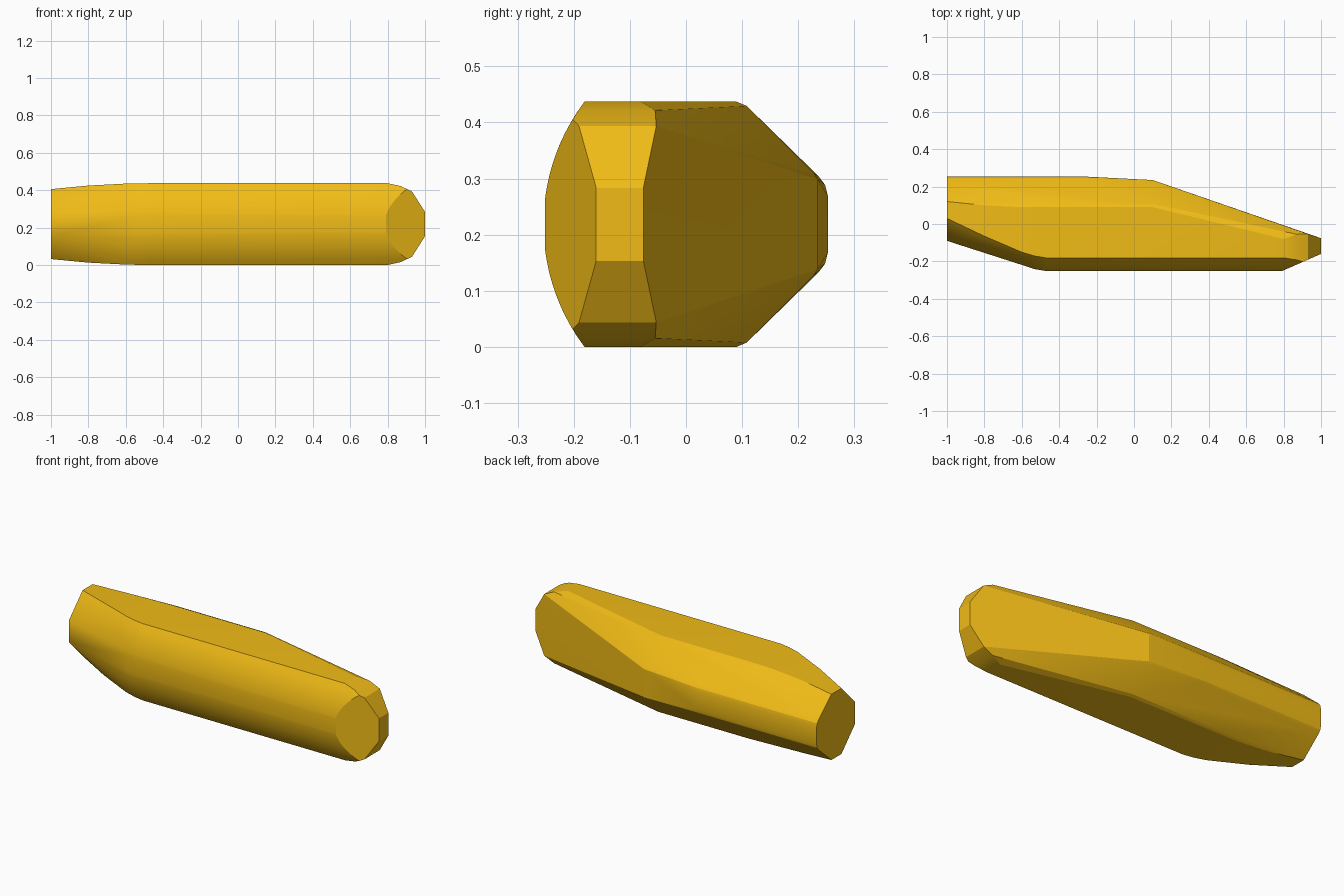
import bpy, bmesh, math
from mathutils import Vector

if "Cube" in bpy.data.objects:
    bpy.data.objects.remove(bpy.data.objects["Cube"])

HALF = 0.2185   # half height; the body is mirrored about this level
R = 0.363       # radius of the curved front


def arc(limit, dy=0.0, n=9):
    """Front curve of the cross-section as (y, half height)."""
    hs = [0.045 + (limit - 0.045) * i / (n - 1) for i in range(n)]
    return [(-0.254 + R - math.sqrt(R * R - h * h) + dy, h) for h in hs]


ridge = [(0.09, HALF), (0.108, 0.211)]                 # softened top chamfer edge
back = [(0.236, 0.086), (0.248, 0.07), (0.253, 0.05)]  # softened back edge

# Cross-sections along the length: x, [(y, half height), ...]
sections = [
    (-1.0, [(-0.09, 0.065), (0.03, 0.187), (0.12, 0.187)] + back),
    (-0.8, [(-0.065, 0.206), (0.10, 0.206)]),
    (-0.6, arc(0.2165, 0.032) + [(0.09, 0.2165)]),
    (-0.53, arc(0.2178, 0.010)),
    (-0.47, arc(HALF) + ridge),
    (-0.25, ridge + back),
    (0.1, ridge + [(0.228, 0.091), (0.235, 0.08)]),
    (0.80, arc(HALF) + [(-0.08, HALF)]),
    (0.87, arc(0.203) + [(-0.055, 0.203)]),
    (0.93, arc(0.175) + [(-0.053, 0.175)]),
    (1.0, arc(0.065) + [(-0.076, 0.065)]),
]

# Faceted body
bm = bmesh.new()
for x, pts in sections:
    for y, h in pts:
        for s in (-1, 1):
            bm.verts.new((x, y, HALF + s * h))
hull = bmesh.ops.convex_hull(bm, input=bm.verts[:])
junk = {g for g in hull["geom_interior"] + hull["geom_unused"]
        if isinstance(g, bmesh.types.BMVert)}
bmesh.ops.delete(bm, geom=list(junk), context='VERTS')

# Oval flat cut across the front right corner
cut = bmesh.ops.bisect_plane(
    bm, geom=bm.verts[:] + bm.edges[:] + bm.faces[:],
    plane_co=(0.79, -0.252, 0), plane_no=Vector((0.092, -0.21, 0)).normalized(),
    clear_outer=True)
rim = [e for e in cut["geom_cut"] if isinstance(e, bmesh.types.BMEdge)]
bmesh.ops.holes_fill(bm, edges=rim, sides=0)
bmesh.ops.dissolve_limit(bm, angle_limit=math.radians(0.5),
                         verts=bm.verts[:], edges=bm.edges[:])
bmesh.ops.recalc_face_normals(bm, faces=bm.faces[:])

mesh = bpy.data.meshes.new("faceted_body")
bm.to_mesh(mesh)
bm.free()
body = bpy.data.objects.new("faceted_body", mesh)
bpy.context.collection.objects.link(body)

mat = bpy.data.materials.new("yellow")
mat.diffuse_color = (0.88, 0.5, 0.008, 1)
mat.use_nodes = True
mat.node_tree.nodes["Principled BSDF"].inputs["Base Color"].default_value = mat.diffuse_color
mesh.materials.append(mat)

bpy.context.view_layer.objects.active = body
body.select_set(True)
bpy.ops.object.shade_smooth_by_angle(angle=math.radians(15))
